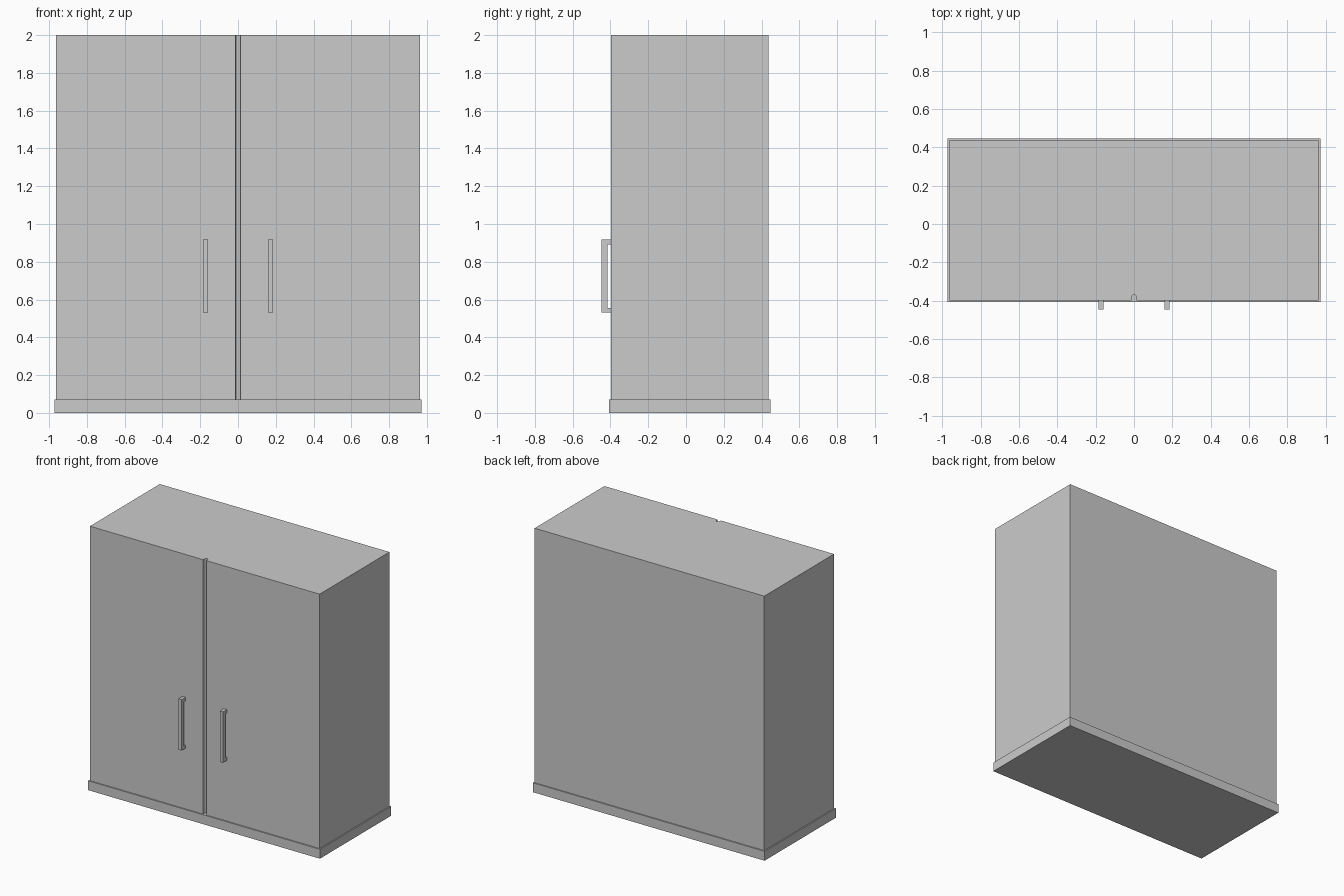
import bpy, bmesh, math

if "Cube" in bpy.data.objects:
    bpy.data.objects.remove(bpy.data.objects["Cube"])


def prism(name, profile, place, direction):
    """Extrude a closed 2D profile; place maps (u, v) to 3D."""
    bm = bmesh.new()
    face = bm.faces.new([bm.verts.new(place(u, v)) for u, v in profile])
    ext = bmesh.ops.extrude_face_region(bm, geom=[face])
    verts = [e for e in ext["geom"] if isinstance(e, bmesh.types.BMVert)]
    bmesh.ops.translate(bm, verts=verts, vec=direction)
    bmesh.ops.recalc_face_normals(bm, faces=bm.faces)
    mesh = bpy.data.meshes.new(name)
    bm.to_mesh(mesh)
    bm.free()
    obj = bpy.data.objects.new(name, mesh)
    bpy.context.collection.objects.link(obj)
    return obj


def rect(x0, x1, y0, y1):
    return [(x0, y0), (x1, y0), (x1, y1), (x0, y1)]


BASE_H, TOP = 0.071, 2.0
FRONT, BACK, HALF_W = -0.398, 0.438, 0.963
GROOVE_R, GROOVE_Y = 0.013, -0.382

# Plinth, slightly wider than the cabinet
prism("plinth", rect(-0.972, 0.972, -0.407, 0.447),
      lambda x, y: (x, y, 0), (0, 0, BASE_H))

# Cabinet body with a round-bottomed groove between the two doors
arc = [(-GROOVE_R * math.cos(math.pi * i / 12),
        GROOVE_Y + GROOVE_R * math.sin(math.pi * i / 12)) for i in range(13)]
body = ([(-HALF_W, FRONT), (-GROOVE_R, FRONT)] + arc +
        [(GROOVE_R, FRONT), (HALF_W, FRONT), (HALF_W, BACK), (-HALF_W, BACK)])
prism("cabinet_body", body, lambda x, y: (x, y, BASE_H), (0, 0, TOP - BASE_H))

# C-shaped door handles
handle = [(FRONT, 0.532), (-0.447, 0.532), (-0.447, 0.918), (FRONT, 0.918),
          (FRONT, 0.892), (-0.416, 0.892), (-0.416, 0.556), (FRONT, 0.556)]
for side, x in (("left", -0.173), ("right", 0.173)):
    prism(side + "_handle", handle,
          lambda y, z: (x - 0.013, y, z), (0.026, 0, 0))
